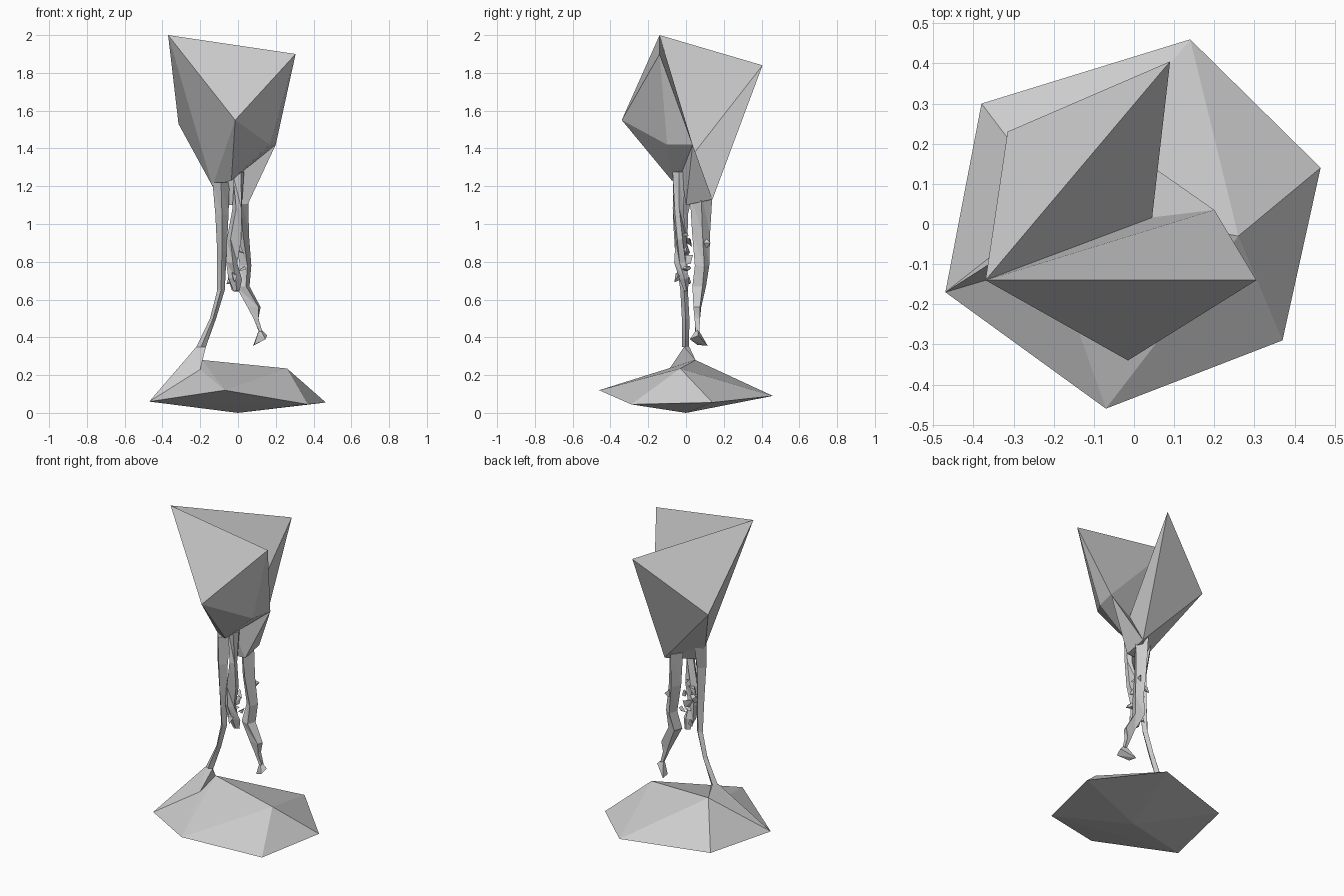
import bpy, bmesh, random
from math import cos, sin, pi
from mathutils import Vector

if "Cube" in bpy.data.objects:
    bpy.data.objects.remove(bpy.data.objects["Cube"])

random.seed(4)


def finish(name, bm):
    bmesh.ops.recalc_face_normals(bm, faces=bm.faces[:])
    me = bpy.data.meshes.new(name)
    bm.to_mesh(me)
    bm.free()
    ob = bpy.data.objects.new(name, me)
    bpy.context.collection.objects.link(ob)
    return ob


def hull(name, pts):
    """Flat-faced convex shard around a few points."""
    bm = bmesh.new()
    vs = [bm.verts.new(p) for p in pts]
    r = bmesh.ops.convex_hull(bm, input=vs)
    junk = {v for v in r["geom_interior"] + r["geom_unused"]
            if isinstance(v, bmesh.types.BMVert)}
    bmesh.ops.delete(bm, geom=list(junk), context='VERTS')
    return finish(name, bm)


def strut(name, sections, sides=4, twist=0.0, jitter=0.0):
    """Loft through (x, y, z, rx, ry) sections."""
    bm = bmesh.new()
    rings = []
    for i, (x, y, z, rx, ry) in enumerate(sections):
        ring = []
        for k in range(sides):
            a = 2 * pi * k / sides + twist * i
            j = Vector([random.uniform(-jitter, jitter) for _ in range(3)])
            ring.append(bm.verts.new(Vector((x + rx * cos(a), y + ry * sin(a), z)) + j))
        rings.append(ring)
    for a, b in zip(rings, rings[1:]):
        for k in range(sides):
            n = (k + 1) % sides
            bm.faces.new((a[k], a[n], b[n]))
            bm.faces.new((a[k], b[n], b[k]))
    bm.faces.new(rings[0][::-1])
    bm.faces.new(rings[-1])
    return finish(name, bm)


# Faceted base: six-cornered rim, low point underneath, lopsided top
rim_left = (-0.47, -0.17, 0.06)
top_back, top_front = (-0.19, 0.05, 0.28), (-0.2, -0.09, 0.23)
hull("base", [(-0.38, 0.30, 0.08), (0.14, 0.46, 0.09), (0.465, 0.14, 0.055),
              (0.37, -0.29, 0.045), (-0.07, -0.46, 0.12), rim_left,
              (0, 0, 0), (0.26, -0.03, 0.235), top_back, top_front])
# Flared foot joining the leg to the base
hull("leg_flare", [rim_left, top_back, top_front,
                   (-0.22, -0.01, 0.35), (-0.17, -0.01, 0.35), (-0.195, 0.018, 0.35)])

# Split cup: peaks, outer bulges and the inner crease
peak_left, peak_right, peak_back = (-0.37, -0.14, 2.0), (0.305, -0.14, 1.9), (0.09, 0.405, 1.84)
bulge_front, bulge_back = (-0.015, -0.34, 1.55), (-0.315, 0.23, 1.53)
notch = (0.2, 0.035, 1.42)
corner = (0.17, -0.1, 1.42)
crease_a, crease_b = (-0.05, -0.04, 1.36), (0.045, 0.015, 1.34)
neck_left, neck_back = (-0.135, 0.0, 1.2), (0.05, 0.14, 1.13)
neck_front = (-0.035, -0.075, 1.23)
hull("cup_front_wall", [peak_left, peak_right, bulge_front, notch, corner,
                        crease_a, crease_b, neck_left, neck_front])
hull("cup_back_wall", [peak_left, peak_back, bulge_back, crease_a, crease_b,
                       neck_left, neck_back, (-0.01, 0.14, 1.37)])
hull("cup_neck", [notch, crease_a, crease_b, neck_left, neck_back,
                  (0.05, 0.0, 1.1), (-0.07, 0.0, 1.1)])

# Long leg running from the neck to the base
strut("leg", [(-0.09, -0.01, 1.22, 0.045, 0.06), (-0.085, -0.03, 1.05, 0.035, 0.04),
              (-0.085, -0.025, 0.85, 0.025, 0.033), (-0.09, -0.01, 0.65, 0.02, 0.02),
              (-0.132, -0.002, 0.5, 0.016, 0.02), (-0.195, -0.002, 0.35, 0.025, 0.018)])
# Back strand that ends in a loose hanging tip
strut("hanging_strand", [(0.01, 0.08, 1.16, 0.045, 0.06), (0.02, 0.08, 0.95, 0.038, 0.048),
                         (0.04, 0.085, 0.78, 0.032, 0.04), (0.025, 0.07, 0.67, 0.04, 0.04),
                         (0.085, 0.06, 0.56, 0.042, 0.025), (0.095, 0.06, 0.5, 0.018, 0.02),
                         (0.12, 0.06, 0.43, 0.012, 0.015)], twist=0.15)
hull("hanging_tip", [(0.115, 0.06, 0.45), (0.105, 0.055, 0.42), (0.155, 0.065, 0.41),
                     (0.145, 0.02, 0.39), (0.08, 0.115, 0.355), (0.085, 0.06, 0.36)])
hull("back_spike", [(0.06, 0.13, 0.9), (0.03, 0.1, 0.93), (0.05, 0.07, 0.9), (0.03, 0.1, 0.86)])

# Crumpled front strand and loose fragments around it
strut("crumpled_strand", [(0.0, -0.04, 1.28, 0.03, 0.035), (0.0, -0.045, 1.08, 0.025, 0.025),
                          (-0.02, -0.03, 0.92, 0.04, 0.028), (-0.03, -0.03, 0.8, 0.028, 0.03),
                          (-0.02, -0.01, 0.71, 0.042, 0.025), (-0.015, 0.0, 0.65, 0.02, 0.015)],
      sides=5, twist=0.3, jitter=0.007)
for i in range(9):
    c = Vector((random.uniform(-0.06, 0.02), random.uniform(-0.04, 0.01), 0.69 + 0.03 * i))
    hull(f"fragment_{i + 1}", [c + Vector([random.uniform(-0.03, 0.03) for _ in range(3)])
                               for _ in range(6)])
